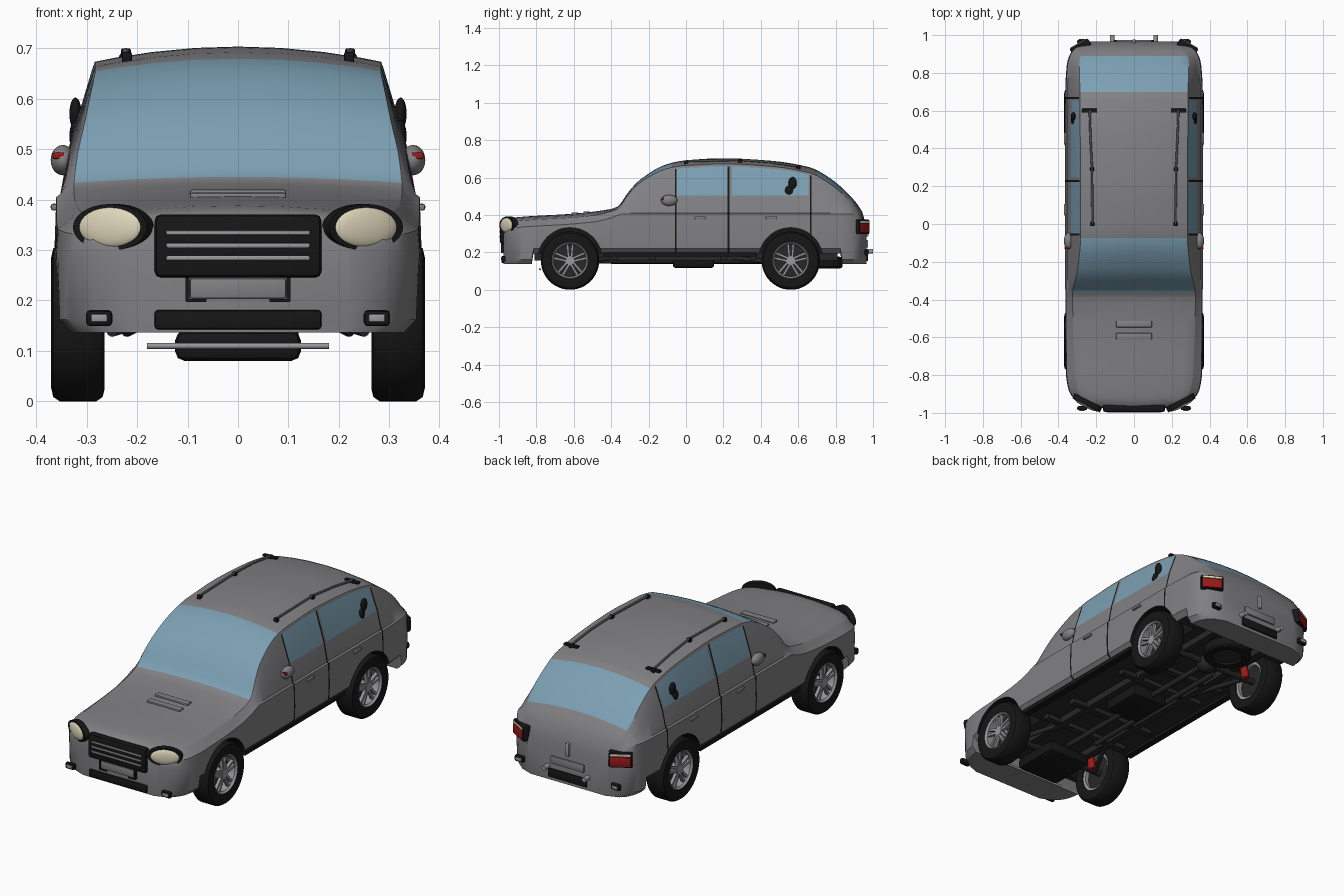
import bpy, bmesh, math
from mathutils import Matrix, Vector

cube = bpy.data.objects.get("Cube")
if cube:
    bpy.data.objects.remove(cube, do_unlink=True)


def material(name, *rgb):
    m = bpy.data.materials.new(name)
    m.use_nodes = True
    m.diffuse_color = (*rgb, 1)
    m.node_tree.nodes["Principled BSDF"].inputs["Base Color"].default_value = (*rgb, 1)
    return m


PAINT = material("grey paint", .22, .22, .23)
BLACK = material("black", .008, .008, .008)
GLASS = material("blue glass", .2, .35, .45)
UNDER = material("underbody dark", .02, .02, .02)
METAL = material("light metal", .32, .32, .34)
CREAM = material("cream lens", .74, .68, .5)
RED = material("red lens", .32, .01, .01)
SIDES = ((1, "left"), (-1, "right"))


def make(name, bm, *mats):
    bmesh.ops.recalc_face_normals(bm, faces=bm.faces)
    mesh = bpy.data.meshes.new(name)
    bm.to_mesh(mesh)
    bm.free()
    for m in mats:
        mesh.materials.append(m)
    ob = bpy.data.objects.new(name, mesh)
    bpy.context.scene.collection.objects.link(ob)
    return ob


def place(loc, size=(1, 1, 1), turn=0):
    return Matrix.Translation(loc) @ Matrix.Rotation(turn, 4, 'Z') @ Matrix.Diagonal((*size, 1))


def box(name, loc, size, mat, bevel=0, turn=0):
    bm = bmesh.new()
    bmesh.ops.create_cube(bm, size=1, matrix=Matrix.Diagonal((*size, 1)))
    if bevel:
        bmesh.ops.bevel(bm, geom=bm.edges[:], offset=bevel, segments=2, affect='EDGES', profile=.5)
    bm.transform(place(loc, turn=turn))
    return make(name, bm, mat)


def ball(name, loc, size, mat, turn=0):
    bm = bmesh.new()
    bmesh.ops.create_uvsphere(bm, u_segments=32, v_segments=16, radius=1, matrix=place(loc, size, turn))
    return make(name, bm, mat)


def rod(name, a, b, r, *mats, segs=16):
    a, b = Vector(a), Vector(b)
    rot = (b - a).to_track_quat('Z', 'Y').to_matrix().to_4x4()
    bm = bmesh.new()
    bmesh.ops.create_cone(bm, cap_ends=True, segments=segs, radius1=r, radius2=r, depth=(b - a).length,
                          matrix=Matrix.Translation((a + b) / 2) @ rot)
    return make(name, bm, *mats)


def lathe(name, profile, loc, mat, axis='X', side=1, segs=48):
    """Closed (radius, offset) profile turned around an axis."""
    bm = bmesh.new()
    rings = []
    for i in range(segs):
        a = math.tau * i / segs
        rings.append([bm.verts.new((side * o, r * math.cos(a), r * math.sin(a))) for r, o in profile])
    n = len(profile)
    for i in range(segs):
        p, q = rings[i], rings[(i + 1) % segs]
        for j in range(n):
            k = (j + 1) % n
            bm.faces.new((p[j], p[k], q[k], q[j]))
    if axis == 'Z':
        bm.transform(Matrix.Rotation(math.pi / 2, 4, 'Y'))
    bm.transform(Matrix.Translation(loc))
    return make(name, bm, mat)


def curve(keys):
    """Monotone smooth interpolation through (y, value) keys."""
    d = [(b[1] - a[1]) / (b[0] - a[0]) for a, b in zip(keys, keys[1:])]
    m = [d[0]] + [2 * p * q / (p + q) if p * q > 0 else 0 for p, q in zip(d, d[1:])] + [d[-1]]

    def f(y):
        y = min(max(y, keys[0][0]), keys[-1][0])
        i = max(k for k in range(len(d)) if keys[k][0] <= y)
        (y0, v0), (y1, v1) = keys[i], keys[i + 1]
        h = y1 - y0
        t = (y - y0) / h
        s = t * t * (3 - 2 * t)
        return v0 + (v1 - v0) * s + h * (m[i] * t * (1 - t) ** 2 - m[i + 1] * t * t * (1 - t))
    return f


# Body shape along the length: half width, top, roof edge, crown and floor
width = curve([(-.975, .22), (-.96, .27), (-.93, .31), (-.88, .342), (-.78, .357), (-.3, .36),
               (.7, .36), (.84, .352), (.9, .335), (.94, .3), (.965, .23)])
top = curve([(-.975, .36), (-.96, .375), (-.9, .388), (-.6, .407), (-.4, .432), (-.365, .445),
             (-.31, .52), (-.25, .585), (-.1, .672), (0, .692), (.2, .703), (.45, .69), (.66, .655),
             (.765, .6), (.87, .51), (.935, .43), (.957, .38), (.965, .34)])
edge = curve([(-.975, .18), (-.96, .23), (-.9, .29), (-.8, .31), (-.37, .325), (-.25, .3),
              (-.07, .283), (.7, .286), (.85, .29), (.92, .27), (.965, .18)])
crown = curve([(-.975, .02), (-.5, .02), (-.37, .012), (-.07, .025), (.1, .03), (.8, .03), (.965, .02)])


def floor(y):
    return .137 if y < -.82 or y > .83 else .195


def roof_z(x, y):
    return top(y) - crown(y) * (x / edge(y)) ** 2


def section(y):
    w, e, b, ze = width(y), edge(y), floor(y), top(y) - crown(y)
    zs = min(.405, ze - .035)
    pts = [(0, b), (w * .93, b), (w, b + .025), (w + .004, .29), (w, zs), (w - .008, zs + .006)]
    low = min(.45, .1 / (ze - zs))
    for t in (low, .95, 1):
        pts.append((e + (w - .01 - e) * (1 - t ** 1.5), zs + (ze - zs) * t))
    pts += [(e * f, roof_z(e * f, y)) for f in (.85, .6, .3, 0)]
    return pts


special = [-.825, -.815, -.365, -.075, -.06, -.051, .222, .232, .245, .655, .663, .672, .7, .825, .835, .89]
regular = [-.975 + 1.94 * i / 80 for i in range(81)]
stations = sorted(special + [y for y in regular if all(abs(y - s) > .007 for s in special)])

bm = bmesh.new()
rings = []
for y in stations:
    half = section(y)
    loop = half + [(-x, z) for x, z in half[-2:0:-1]]
    rings.append([bm.verts.new((x, y, z)) for x, z in loop])
count = len(rings[0])
for i in range(len(rings) - 1):
    y = (stations[i] + stations[i + 1]) / 2
    for j in range(count):
        k = (j + 1) % count
        face = bm.faces.new((rings[i][j], rings[i][k], rings[i + 1][k], rings[i + 1][j]))
        band = min(j, count - 1 - j)
        seam = -.06 < y < -.051 or .222 < y < .232 or .663 < y < .672
        side_glass = -.051 < y < .222 or .245 < y < .655
        end_glass = -.365 < y < -.075 or .7 < y < .89
        if band == 0 and -.82 < y < .83:
            face.material_index = 3
        elif 1 <= band <= 6 and seam:
            face.material_index = 1
        elif (band == 6 and side_glass) or (band >= 8 and end_glass):
            face.material_index = 2
bm.faces.new(rings[0])
bm.faces.new(rings[-1])
body = make("body", bm, PAINT, BLACK, GLASS, UNDER)

# Wheel arches
AXLES = ((-.62, "front"), (.56, "rear"))
for y, end in AXLES:
    for s, side in SIDES:
        cutter = rod("arch_cutter", (s * .22, y, .16), (s * .6, y, .16), .172, PAINT, BLACK, GLASS, UNDER, segs=48)
        cutter.hide_render = True
        for p in cutter.data.polygons:
            p.material_index = 1
        mod = body.modifiers.new("arch", 'BOOLEAN')
        mod.operation, mod.solver, mod.object = 'DIFFERENCE', 'EXACT', cutter
        bpy.context.view_layer.objects.active = body
        bpy.ops.object.modifier_apply(modifier=mod.name)
        bpy.data.objects.remove(cutter, do_unlink=True)

# Wheels with five paired spokes
TYRE = [(.098, -.048), (.13, -.053), (.147, -.049), (.156, -.036), (.156, .036), (.147, .049), (.13, .053), (.098, .048)]
RIM = [(.101, .044), (.094, .05), (.086, .04), (.084, -.04), (.101, -.044)]
for y, end in AXLES:
    for s, side in SIDES:
        tag, c = f"_{end}_{side}", Vector((s * .317, y, .156))
        lathe("tyre" + tag, TYRE, c, BLACK, side=s)
        lathe("rim" + tag, RIM, c, METAL, side=s)
        rod("brake_disc" + tag, c - Vector((s * .02, 0, 0)), c, .085, UNDER, segs=32)
        rod("hub" + tag, c, c + Vector((s * .042, 0, 0)), .024, METAL, segs=20)
        bm = bmesh.new()
        for n in range(5):
            for off in (-.011, .011):
                m = (Matrix.Rotation(math.tau * n / 5, 4, 'X') @ Matrix.Translation((s * .032, off, .053))
                     @ Matrix.Rotation(-off * 8, 4, 'X') @ Matrix.Diagonal((.016, .012, .07, 1)))
                bmesh.ops.create_cube(bm, size=1, matrix=m)
        bm.transform(Matrix.Translation(c))
        make("spokes" + tag, bm, METAL)
        rod("red_spring" + tag, (s * .225, y + .03, .14), (s * .215, y + .03, .2), .02, RED)
    rod(f"{end}_axle", (-.3, y, .156), (.3, y, .156), .017, UNDER)
    ball(f"{end}_differential", (0, y, .15), (.05, .05, .045), UNDER)

# Nose: grille, plate holder, lower intake
box("grille", (0, -.975, .308), (.33, .04, .125), BLACK, .012)
for z in (.284, .309, .334):
    box("grille_bar", (0, -.994, z), (.285, .008, .009), METAL, .003)
for x in (-.1, .1):
    box("plate_bracket", (x, -.98, .222), (.008, .018, .048), BLACK)
    box("plate_foot", (x * .82, -.98, .2), (.04, .018, .006), BLACK)
box("front_plate", (0, -.98, .224), (.19, .018, .04), PAINT, .004)
box("lower_intake", (0, -.975, .162), (.33, .022, .038), BLACK, .006)
for y in (-.53, -.595):
    box("hood_vent", (0, y, top(y)), (.19, .035, .012), PAINT, .004)

# Tail: plate recess, handle, bumper pegs
box("rear_plate_recess", (0, .966, .175), (.22, .014, .045), BLACK, .004)
box("rear_plate", (0, .968, .245), (.19, .012, .04), PAINT, .004)
box("tailgate_handle", (0, .967, .32), (.022, .02, .07), METAL, .006)
for x in (-.115, .115):
    rod("bumper_peg", (x, .95, .205), (x, 1, .205), .012, METAL)

for s, side in SIDES:
    # Lamps
    n = Vector((s * .45, -.89, 0))
    c = Vector((s * .247, -.947, .345))
    ring = rod(f"headlight_ring_{side}", (0, 0, -.5), (0, 0, .5), 1, BLACK, segs=40)
    ring.data.transform(place(c, (.082, .03, .046), s * .47) @ Matrix.Rotation(math.pi / 2, 4, 'X'))
    ball(f"headlight_{side}", c + n * .012, (.07, .014, .04), CREAM, s * .47)
    for y, end, z in ((-.975, "front", .165), (.965, "rear", .2)):
        out = math.copysign(.008, y)
        box(f"{end}_fog_frame_{side}", (s * .275, y, z), (.052, .022, .032), BLACK, .008)
        box(f"{end}_fog_lamp_{side}", (s * .275, y + out, z), (.032, .012, .016), METAL, .003)
    back = Vector((s * .5, .866, 0))
    c = Vector((s * .283, .937, .336))
    box(f"tail_frame_{side}", c, (.112, .04, .078), BLACK, .006, -s * .52)
    box(f"tail_lamp_{side}", c + back * .018 - Vector((0, 0, .007)), (.098, .012, .05), RED, .003, -s * .52)
    box(f"reverse_lamp_{side}", c + back * .018 + Vector((0, 0, .026)), (.098, .012, .012), CREAM, .003, -s * .52)

    # Mirrors, door handles, quarter window vent
    ball(f"mirror_{side}", (s * .347, -.09, .478), (.024, .044, .03), PAINT)
    box(f"mirror_lamp_{side}", (s * .356, -.126, .487), (.023, .012, .013), RED, .002)
    box(f"mirror_arm_{side}", (s * .33, -.075, .46), (.03, .03, .015), BLACK)
    for y in (.075, .455):
        box(f"door_handle_{side}", (s * .364, y, .385), (.014, .06, .014), PAINT, .005)
    for y, z in ((.55, .525), (.57, .57)):
        ball(f"quarter_vent_{side}", (s * .322, y, z), (.012, .022, .032), BLACK)

    # Roof rails and feet
    pts = [Vector((s * x, y, roof_z(x, y) + .012)) for x, y in ((.22, 0), (.222, .29), (.23, .45), (.235, .6))]
    for a, b in zip(pts, pts[1:]):
        rod(f"roof_rail_{side}", a, b, .006, PAINT, segs=10)
    for p in (pts[0], pts[1], pts[3]):
        box(f"rail_foot_{side}", p - Vector((0, 0, .007)), (.02, .022, .024), BLACK, .004)
    box(f"rail_end_{side}", pts[3] - Vector((0, 0, .004)), (.08, .022, .012), BLACK, .004)

    # Chassis rails, sills and exhaust
    box(f"chassis_rail_{side}", (s * .15, 0, .175), (.035, 1.62, .035), UNDER)
    box(f"sill_{side}", (s * .33, -.03, .189), (.035, .82, .02), BLACK)
    rod(f"suspension_arm_{side}", (s * .15, -.4, .17), (s * .25, -.6, .14), .012, UNDER)
    rod(f"trailing_arm_{side}", (s * .16, .25, .17), (s * .22, .56, .14), .012, UNDER)

# Underbody
for y in (-.38, -.18, .2, .36):
    box("cross_member", (0, y, .172), (.5, .035, .025), UNDER)
box("gearbox", (.02, .04, .15), (.2, .22, .065), BLACK, .012)
box("engine_guard", (0, -.62, .11), (.25, .26, .06), BLACK, .02)
rod("drive_shaft", (0, -.5, .155), (0, .56, .155), .014, UNDER)
rod("exhaust_pipe", (-.09, -.4, .15), (-.09, .5, .15), .013, UNDER)
rod("steering_bar", (-.18, -.78, .11), (.18, -.78, .11), .006, METAL)
lathe("spare_tyre", [(r * .75, o * .6) for r, o in TYRE], (0, .72, .145), BLACK, 'Z')
rod("spare_rim", (0, .72, .13), (0, .72, .165), .075, UNDER, segs=32)

bpy.ops.object.select_all(action='SELECT')
bpy.ops.object.shade_smooth_by_angle(angle=math.radians(35))
